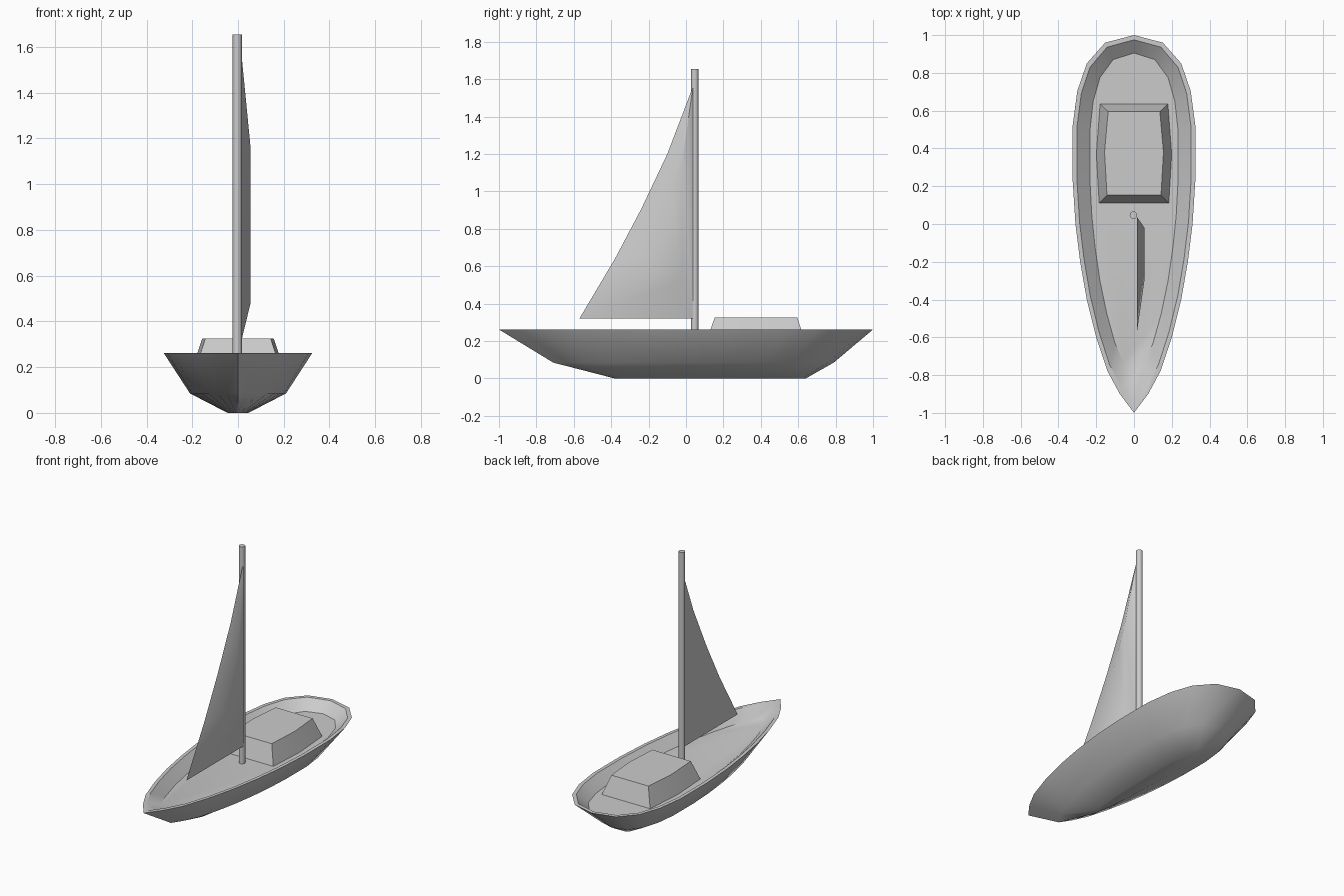
import bpy
from math import radians

if "Cube" in bpy.data.objects:
    bpy.data.objects.remove(bpy.data.objects["Cube"])


def loft(name, rings, angle):
    """Skin a list of equal closed rings and cap both ends."""
    n = len(rings[0])
    verts = [p for r in rings for p in r]
    faces = [(k * n + i, k * n + (i + 1) % n, (k + 1) * n + (i + 1) % n, (k + 1) * n + i)
             for k in range(len(rings) - 1) for i in range(n)]
    faces.append(tuple(reversed(range(n))))
    faces.append(tuple(range((len(rings) - 1) * n, len(rings) * n)))
    mesh = bpy.data.meshes.new(name)
    mesh.from_pydata(verts, [], faces)
    obj = bpy.data.objects.new(name, mesh)
    bpy.context.collection.objects.link(obj)
    bpy.ops.object.select_all(action='DESELECT')
    obj.select_set(True)
    bpy.context.view_layer.objects.active = obj
    bpy.ops.object.mode_set(mode='EDIT')
    bpy.ops.mesh.select_all(action='SELECT')
    bpy.ops.mesh.normals_make_consistent(inside=False)
    bpy.ops.object.mode_set(mode='OBJECT')
    bpy.ops.object.shade_smooth_by_angle(angle=radians(angle))
    return obj


# Hull: right half of the plan outline, bow to stern, mirrored to a ring
half = [(0.075, -0.9), (0.14, -0.78), (0.20, -0.6), (0.25, -0.4), (0.285, -0.2),
        (0.31, 0), (0.325, 0.235), (0.325, 0.52), (0.30, 0.705), (0.25, 0.85), (0.153, 0.96)]
outline = [(0, -1)] + half + [(0, 1)] + [(-x, y) for x, y in reversed(half)]


def hull_ring(sx, bow, stern, z):
    mid, sy = (bow + stern) / 2, (stern - bow) / 2
    return [(x * sx, mid + y * sy, z) for x, y in outline]


# keel, chine, outer rim, inner rim, deck
loft("hull", [hull_ring(*s) for s in (
    (0.14, -0.38, 0.64, 0), (0.646, -0.71, 0.79, 0.085), (1, -1, 1, 0.262),
    (0.93, -0.955, 0.975, 0.262), (0.72, -0.82, 0.905, 0.2))], 40)


# Cabin with slightly bowed tapered sides
def cabin_ring(side, z):
    return [(x, y, z) for x, y in side] + [(-x, y, z) for x, y in reversed(side)]


loft("cabin", [cabin_ring([(0.185, 0.11), (0.2, 0.37), (0.18, 0.637)], 0.198),
               cabin_ring([(0.143, 0.153), (0.156, 0.38), (0.137, 0.595)], 0.325)], 25)

# Mast
bpy.ops.mesh.primitive_cylinder_add(vertices=12, radius=0.02, depth=1.457,
                                    location=(-0.003, 0.047, 0.9265))
bpy.context.object.name = "mast"
bpy.ops.object.shade_smooth_by_angle(angle=radians(40))

# Sail: flat outline plane with a raised belly
edge = [(0.037, 1.56), (-0.1, 1.2), (-0.24, 0.905), (-0.38, 0.64), (-0.57, 0.32), (0.037, 0.32)]
belly = [(-0.02, 1.16), (-0.08, 1.0), (-0.15, 0.83), (-0.23, 0.64), (-0.30, 0.48), (-0.02, 0.53)]
loft("sail", [[(0.016, y, z) for y, z in edge], [(0.055, y, z) for y, z in belly]], 40)
